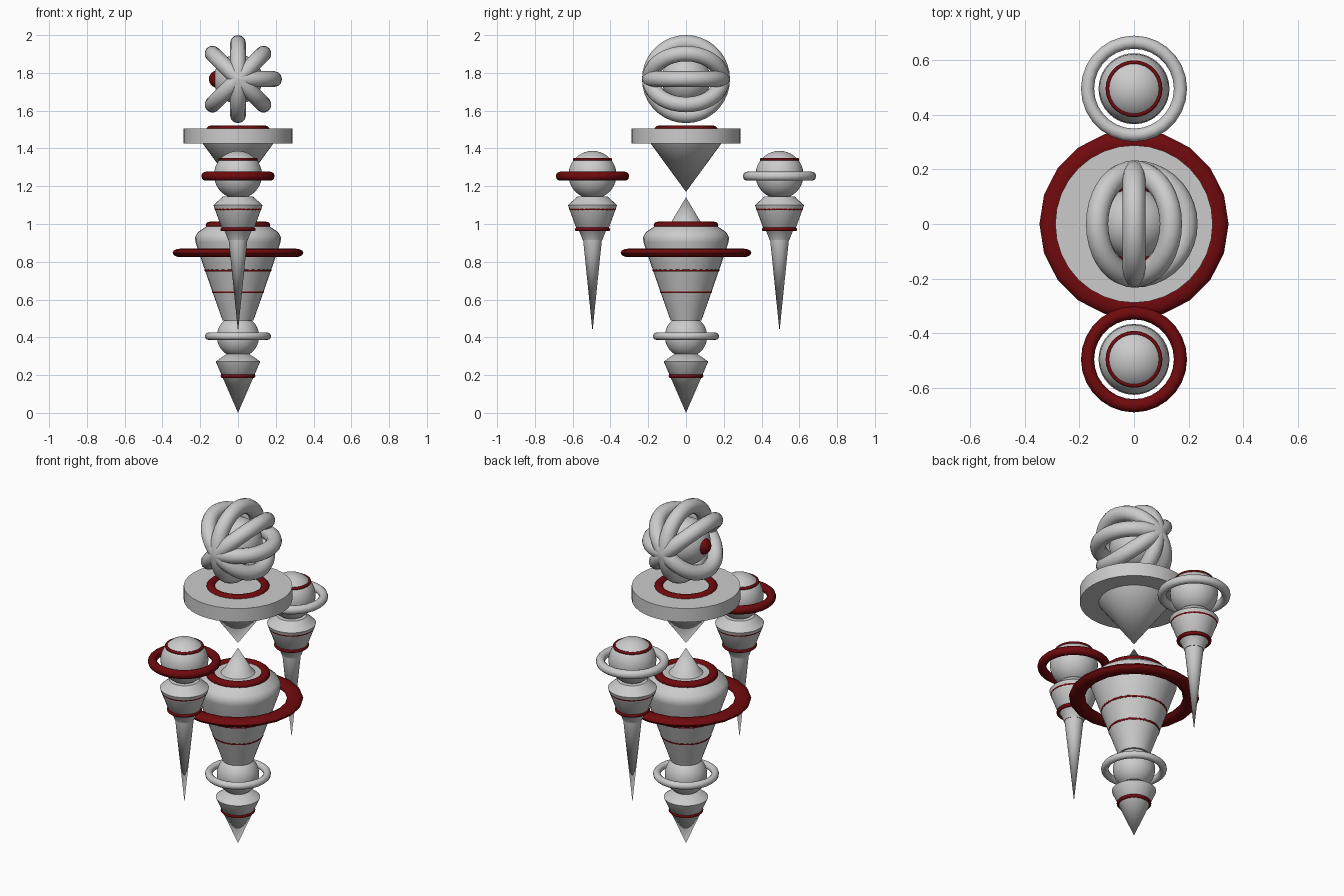
import bpy, bmesh
from math import pi, sin, cos, radians
from mathutils import Matrix, Vector

if "Cube" in bpy.data.objects:
    bpy.data.objects.remove(bpy.data.objects["Cube"])

RED = bpy.data.materials.new("dark_red")
RED.diffuse_color = (0.16, 0.003, 0.004, 1)
RED.use_nodes = True
RED.node_tree.nodes["Principled BSDF"].inputs["Base Color"].default_value = RED.diffuse_color


def finish(bm, name, loc, red=False, rot=None, angle=35):
    bmesh.ops.remove_doubles(bm, verts=bm.verts, dist=1e-5)
    bmesh.ops.recalc_face_normals(bm, faces=bm.faces)
    me = bpy.data.meshes.new(name)
    bm.to_mesh(me)
    bm.free()
    ob = bpy.data.objects.new(name, me)
    bpy.context.collection.objects.link(ob)
    ob.location = loc
    if rot:
        ob.rotation_euler = rot
    if red:
        me.materials.append(RED)
    bpy.ops.object.select_all(action='DESELECT')
    ob.select_set(True)
    bpy.context.view_layer.objects.active = ob
    bpy.ops.object.shade_smooth_by_angle(angle=radians(angle))
    return ob


def spin(points, closed, axis, angle, steps):
    bm = bmesh.new()
    vs = [bm.verts.new(p) for p in points]
    es = [bm.edges.new(p) for p in zip(vs, vs[1:])]
    if closed:
        es.append(bm.edges.new((vs[-1], vs[0])))
    bmesh.ops.spin(bm, geom=vs + es, cent=(0, 0, 0), axis=axis, dvec=(0, 0, 0),
                   angle=angle, steps=steps, use_duplicate=False)
    return bm


def lathe(name, profile, y=0, red=False, sides=32):
    """Turn (radius, z) points about the vertical axis."""
    bm = spin([(r, 0, z) for r, z in profile], False, (0, 0, 1), 2 * pi, sides)
    return finish(bm, name, (0, y, 0), red)


def ring(name, z, major, minor, y=0, red=True, sides=28, height=None):
    h = height or minor
    pts = [(major + minor * cos(a), 0, h * sin(a)) for a in [i * pi / 6 for i in range(12)]]
    return finish(spin(pts, True, (0, 0, 1), 2 * pi, sides), name, (0, y, z), red, angle=50)


def ball(name, loc, r, red=False):
    bm = bmesh.new()
    bmesh.ops.create_icosphere(bm, subdivisions=4, radius=r)
    return finish(bm, name, loc, red)


# Head: ball with a red eye, caged by seven half rings (gap on the eye side)
HEAD_Z = 1.767
ball("head_ball", (0, 0, HEAD_Z), 0.13)
ball("eye", (-0.108, 0, HEAD_Z), 0.046, True)
for k in range(8):
    if k == 6:
        continue
    pts = [(0.042 * sin(a), 0.191 + 0.042 * cos(a), 0) for a in [i * pi / 6 for i in range(12)]]
    finish(spin(pts, True, (1, 0, 0), pi, 18), f"head_half_ring_{k}",
           (0, 0, HEAD_Z), rot=(0, k * pi / 4, 0), angle=50)

# Collar disc with the cone beneath it
lathe("collar_disc", [(0, 1.505), (0.288, 1.505), (0.288, 1.425), (0, 1.425)])
lathe("collar_cone", [(0, 1.43), (0.19, 1.43), (0, 1.17)])
ring("collar_ring", 1.497, 0.145, 0.024)

# Body
lathe("body_spike", [(0, 1.142), (0.075, 1.015), (0.1, 0.99), (0, 0.98)])
lathe("body", [(0, 1.0), (0.15, 1.0), (0.175, 0.982), (0.215, 0.955), (0.227, 0.93),
               (0.226, 0.905), (0.175, 0.755), (0.135, 0.64), (0.082, 0.49), (0, 0.49)])
ring("body_top_ring", 0.993, 0.147, 0.024, height=0.02)
ring("body_large_ring", 0.847, 0.303, 0.043, sides=20, height=0.023)
ring("body_band_upper", 0.755, 0.17, 0.007)
ring("body_band_lower", 0.64, 0.13, 0.007)

# Lower ball and bottom spike
ball("lower_ball", (0, 0, 0.405), 0.112)
ring("lower_ball_ring", 0.406, 0.155, 0.02, red=False)
lathe("bottom_spike", [(0, 0.312), (0.06, 0.312), (0.118, 0.272), (0, 0)])
ring("bottom_spike_band", 0.195, 0.082, 0.01)

# Two floating arms
for side, y in (("front", -0.495), ("back", 0.495)):
    ball(f"{side}_arm_ball", (0, y, 1.26), 0.127)
    ring(f"{side}_arm_ball_band", 1.342, 0.096, 0.008, y)
    ring(f"{side}_arm_large_ring", 1.253, 0.17, 0.024, y, red=(side == "front"))
    lathe(f"{side}_arm_cuff", [(0, 1.145), (0.08, 1.145), (0.13, 1.1), (0.128, 1.093),
                               (0.083, 0.97), (0.07, 0.96), (0.052, 0.915), (0, 0.915)], y)
    ring(f"{side}_arm_band_upper", 1.08, 0.114, 0.01, y)
    ring(f"{side}_arm_band_lower", 0.972, 0.083, 0.01, y)
    lathe(f"{side}_arm_spike", [(0, 0.92), (0.05, 0.92), (0, 0.43)], y)
